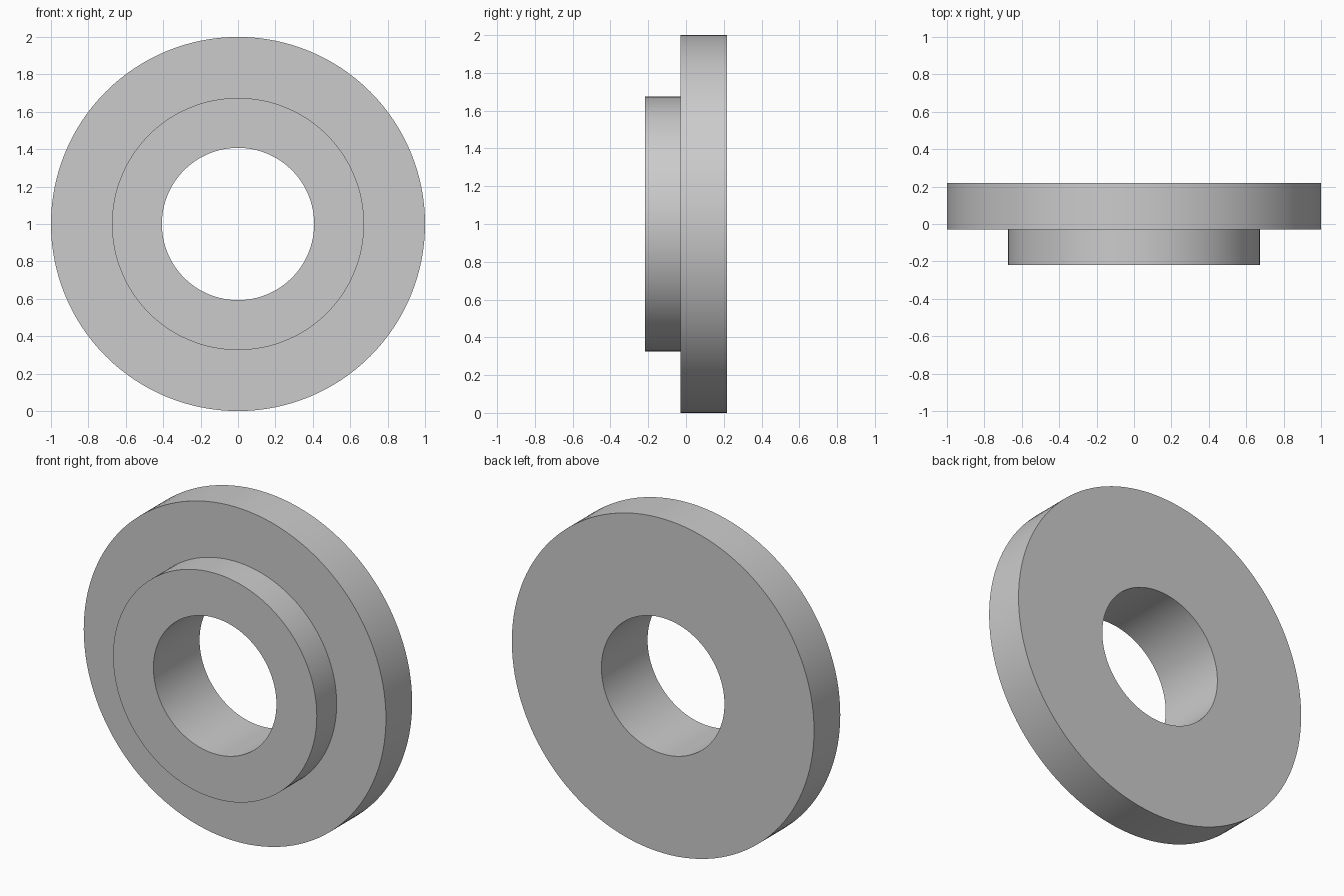
import bpy
import bmesh
from math import cos, sin, tau

cube = bpy.data.objects.get("Cube")
if cube:
    bpy.data.objects.remove(cube, do_unlink=True)

SEGMENTS = 128
CENTRE_Z = 1.0

# Single plain grey
grey = bpy.data.materials.new("plain_grey")
grey.use_nodes = True
colour = (0.6, 0.6, 0.6, 1.0)
grey.diffuse_color = colour
grey.node_tree.nodes["Principled BSDF"].inputs["Base Color"].default_value = colour


def ring_part(name, profile):
    """Turn a closed (radius, y) profile around the horizontal y axis."""
    bm = bmesh.new()
    loops = []
    for radius, y in profile:
        loops.append([
            bm.verts.new((radius * cos(tau * i / SEGMENTS), y,
                          CENTRE_Z + radius * sin(tau * i / SEGMENTS)))
            for i in range(SEGMENTS)])
    for a, b in zip(loops, loops[1:] + loops[:1]):
        for i in range(SEGMENTS):
            j = (i + 1) % SEGMENTS
            bm.faces.new((a[i], a[j], b[j], b[i]))
    bmesh.ops.recalc_face_normals(bm, faces=bm.faces)
    mesh = bpy.data.meshes.new(name)
    bm.to_mesh(mesh)
    bm.free()
    mesh.materials.append(grey)
    obj = bpy.data.objects.new(name, mesh)
    bpy.context.collection.objects.link(obj)
    bpy.ops.object.select_all(action="DESELECT")
    obj.select_set(True)
    bpy.context.view_layer.objects.active = obj
    bpy.ops.object.shade_smooth_by_angle()
    return obj


# Stepped collar: wide flange at the back, narrower hub in front, one bore
BORE, HUB, FLANGE = 0.407, 0.674, 1.0
FRONT, STEP, BACK = -0.218, -0.03, 0.218
ring_part("flanged_collar", [
    (BORE, FRONT), (HUB, FRONT), (HUB, STEP),
    (FLANGE, STEP), (FLANGE, BACK), (BORE, BACK)])
